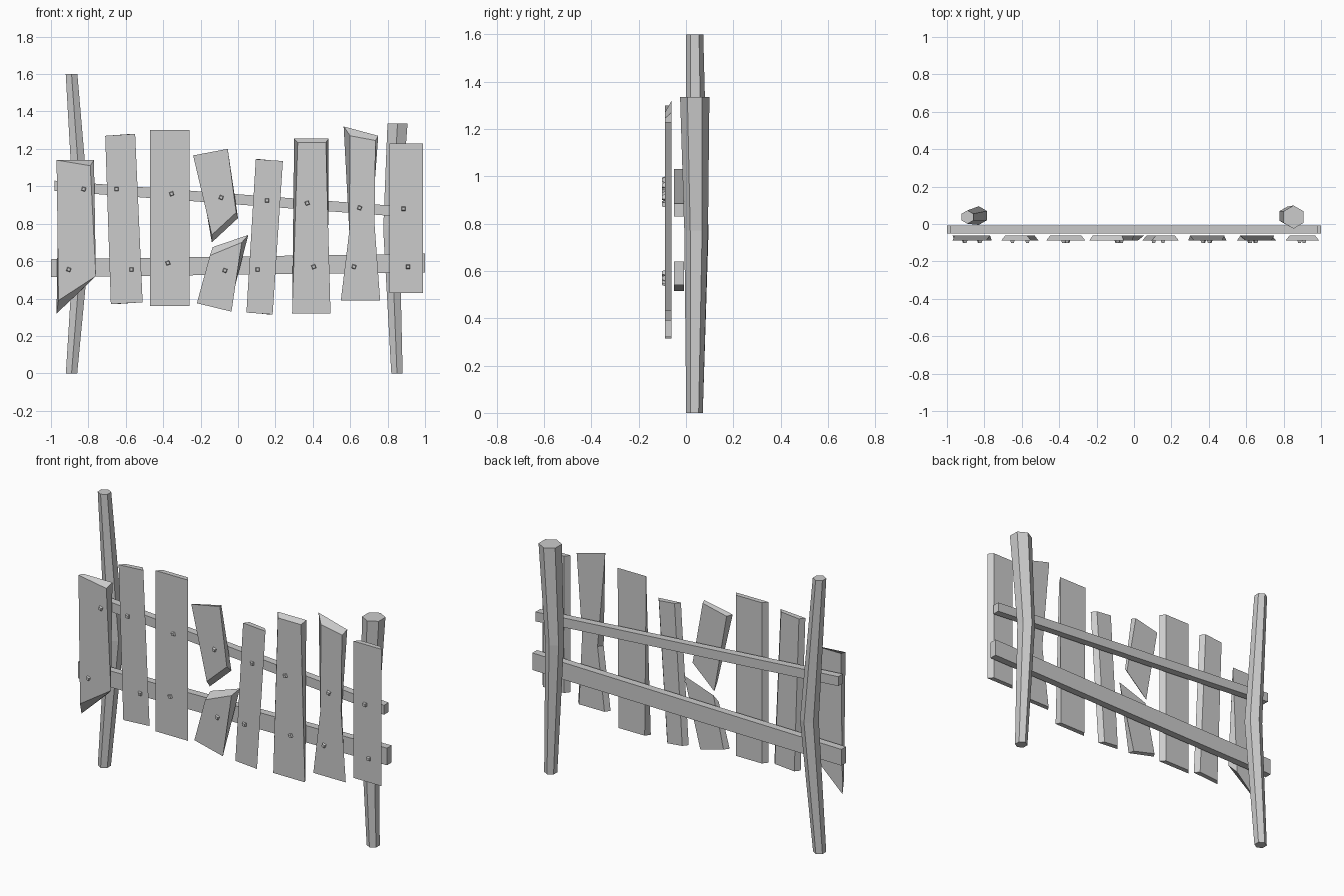
import bpy, bmesh, math
from mathutils import Matrix, Vector

old = bpy.data.objects.get("Cube")
if old:
    bpy.data.objects.remove(old, do_unlink=True)

grey = bpy.data.materials.new("weathered_grey")
grey.use_nodes = True
grey.diffuse_color = (0.6, 0.6, 0.6, 1)
grey.node_tree.nodes["Principled BSDF"].inputs["Base Color"].default_value = grey.diffuse_color


def finish(name, bm):
    """Turn a bmesh into a flat-shaded object with the shared material."""
    bmesh.ops.recalc_face_normals(bm, faces=bm.faces)
    mesh = bpy.data.meshes.new(name)
    bm.to_mesh(mesh)
    bm.free()
    mesh.materials.append(grey)
    obj = bpy.data.objects.new(name, mesh)
    bpy.context.collection.objects.link(obj)
    return obj


def loft(name, rings):
    """Skin a list of equal-length point rings and cap both ends."""
    bm = bmesh.new()
    loops = [[bm.verts.new(p) for p in ring] for ring in rings]
    count = len(loops[0])
    for lower, upper in zip(loops, loops[1:]):
        for i in range(count):
            j = (i + 1) % count
            bm.faces.new((lower[i], lower[j], upper[j], upper[i]))
    bm.faces.new(loops[0])
    bm.faces.new(loops[-1])
    return finish(name, bm)


def slab(name, front, back, y_front, y_back):
    """Board between a front outline and a back outline, both in x and z."""
    return loft(name, [[(x, y_front, z) for x, z in front],
                       [(x, y_back, z) for x, z in back]])


def narrowed(outline, inset=0.022):
    """Back outline of a plain plank: its long sides slope inwards."""
    middle = sum(x for x, z in outline) / len(outline)
    return [(x + math.copysign(inset, middle - x), z) for x, z in outline]


def post(name, stations):
    """Crooked six-sided post through (x, y, z, radius) stations."""
    rings = []
    for x, y, z, radius in stations:
        ring = []
        for i in range(6):
            a = math.pi / 2 + i * math.pi / 3
            ring.append((x + radius * math.cos(a), y + radius * math.sin(a), z))
        rings.append(ring)
    return loft(name, rings)


def nail(name, x, z, turn):
    """Small square nail head on the plank front."""
    bm = bmesh.new()
    place = (Matrix.Translation(Vector((x, -0.094, z)))
             @ Matrix.Rotation(math.pi / 2, 4, 'X')
             @ Matrix.Rotation(turn, 4, 'Z'))
    bmesh.ops.create_cone(bm, cap_ends=True, segments=4, radius1=0.016,
                          radius2=0.011, depth=0.014, matrix=place)
    return finish(name, bm)


# Bent posts
post("right_post", [(-.89, .036, 0, .035), (-.83, .045, .76, .05), (-.89, .037, 1.6, .036)])
post("left_post", [(.85, .036, 0, .035), (.82, .043, .77, .05), (.853, .037, 1.335, .062)])

# Cross rails
rails = {
    "upper_rail": [(-.98, 1.03), (.98, .885), (.98, .83), (-.98, .975)],
    "lower_rail": [(-1, .61), (1, .64), (1, .54), (-1, .515)],
}
for name, outline in rails.items():
    slab(name, outline, outline, -.051, -.008)

# Planks: front outline, and a back outline where the ends are split
planks = {
    "split_end_plank": (
        [(-.97, 1.14), (-.79, 1.11), (-.76, .52), (-.96, .39)],
        [(-.96, 1.14), (-.77, 1.14), (-.80, .48), (-.97, .32)]),
    "leaning_plank": ([(-.71, 1.27), (-.55, 1.28), (-.51, .38), (-.68, .37)], None),
    "wide_plank": ([(-.47, 1.3), (-.26, 1.3), (-.26, .36), (-.47, .36)], None),
    "broken_plank_top": (
        [(-.24, 1.165), (-.055, 1.2), (-.01, .86), (-.14, .74)],
        [(-.22, 1.16), (-.065, 1.195), (0, .83), (-.14, .7)]),
    "broken_plank_bottom": (
        [(-.15, .63), (.02, .7), (-.035, .33), (-.22, .375)],
        [(-.135, .675), (.055, .74), (-.05, .335), (-.2, .375)]),
    "thin_plank": ([(.095, 1.145), (.24, 1.135), (.185, .315), (.045, .325)], None),
    "sloped_top_plank": (
        [(.32, 1.235), (.47, 1.235), (.495, .32), (.29, .32)],
        [(.3, 1.255), (.485, 1.255), (.48, .32), (.31, .32)]),
    "waisted_plank": (
        [(.6, 1.27), (.735, 1.245), (.73, .8), (.76, .39), (.55, .39), (.595, .76)],
        [(.565, 1.32), (.75, 1.27), (.715, .8), (.735, .39), (.57, .39), (.615, .76)]),
    "straight_end_plank": ([(.81, 1.23), (.99, 1.23), (.99, .43), (.81, .43)], None),
}
for name, (front, back) in planks.items():
    slab(name, front, back or narrowed(front), -.089, -.061)

# Nail heads along each rail
upper_nails = [(-.825, .985), (-.65, .985), (-.355, .96), (-.09, .94),
               (.155, .925), (.37, .91), (.65, .885), (.885, .88)]
lower_nails = [(-.905, .555), (-.57, .555), (-.375, .59), (-.07, .55),
               (.105, .555), (.405, .57), (.62, .57), (.91, .57)]
for row, spots in (("upper", upper_nails), ("lower", lower_nails)):
    for i, (x, z) in enumerate(spots):
        nail(f"{row}_nail_{i + 1}", x, z, math.pi / 4 + 0.35 * (i % 3 - 1))
